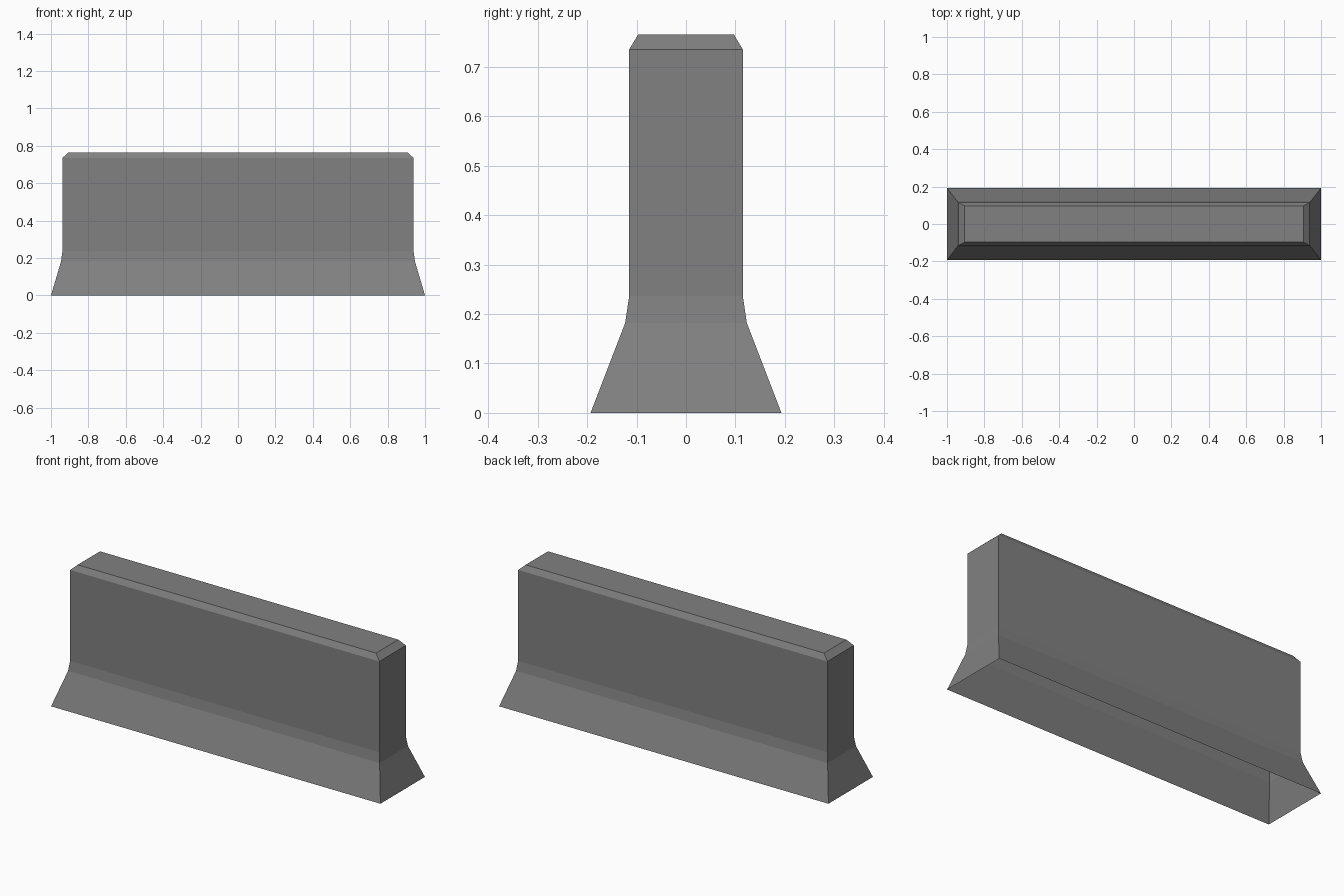
import bpy
import bmesh

cube = bpy.data.objects.get("Cube")
if cube:
    bpy.data.objects.remove(cube, do_unlink=True)

# Concrete colour
concrete = bpy.data.materials.new("concrete grey")
concrete.use_nodes = True
colour = (0.22, 0.22, 0.22, 1)
concrete.diffuse_color = colour
bsdf = concrete.node_tree.nodes["Principled BSDF"]
bsdf.inputs["Base Color"].default_value = colour
bsdf.inputs["Roughness"].default_value = 0.9

# Rectangular rings from the ground up: half length, half width, height
RINGS = [
    (1.0, 0.193, 0.0),       # foot
    (0.946, 0.123, 0.182),   # top of the splayed foot
    (0.939, 0.115, 0.236),   # start of the upright wall
    (0.939, 0.115, 0.735),   # shoulder
    (0.906, 0.097, 0.765),   # top of the chamfer
]
CORNERS = [(-1, -1), (1, -1), (1, 1), (-1, 1)]

# Barrier shell: rings joined by walls, capped on top, hollow underneath
bm = bmesh.new()
loops = [[bm.verts.new((sx * hx, sy * hy, z)) for sx, sy in CORNERS]
         for hx, hy, z in RINGS]
for low, high in zip(loops, loops[1:]):
    for i in range(4):
        j = (i + 1) % 4
        bm.faces.new((low[i], low[j], high[j], high[i]))
bm.faces.new(loops[-1])

mesh = bpy.data.meshes.new("barrier_shell")
bm.to_mesh(mesh)
bm.free()
mesh.materials.append(concrete)
barrier = bpy.data.objects.new("barrier_shell", mesh)
bpy.context.collection.objects.link(barrier)
